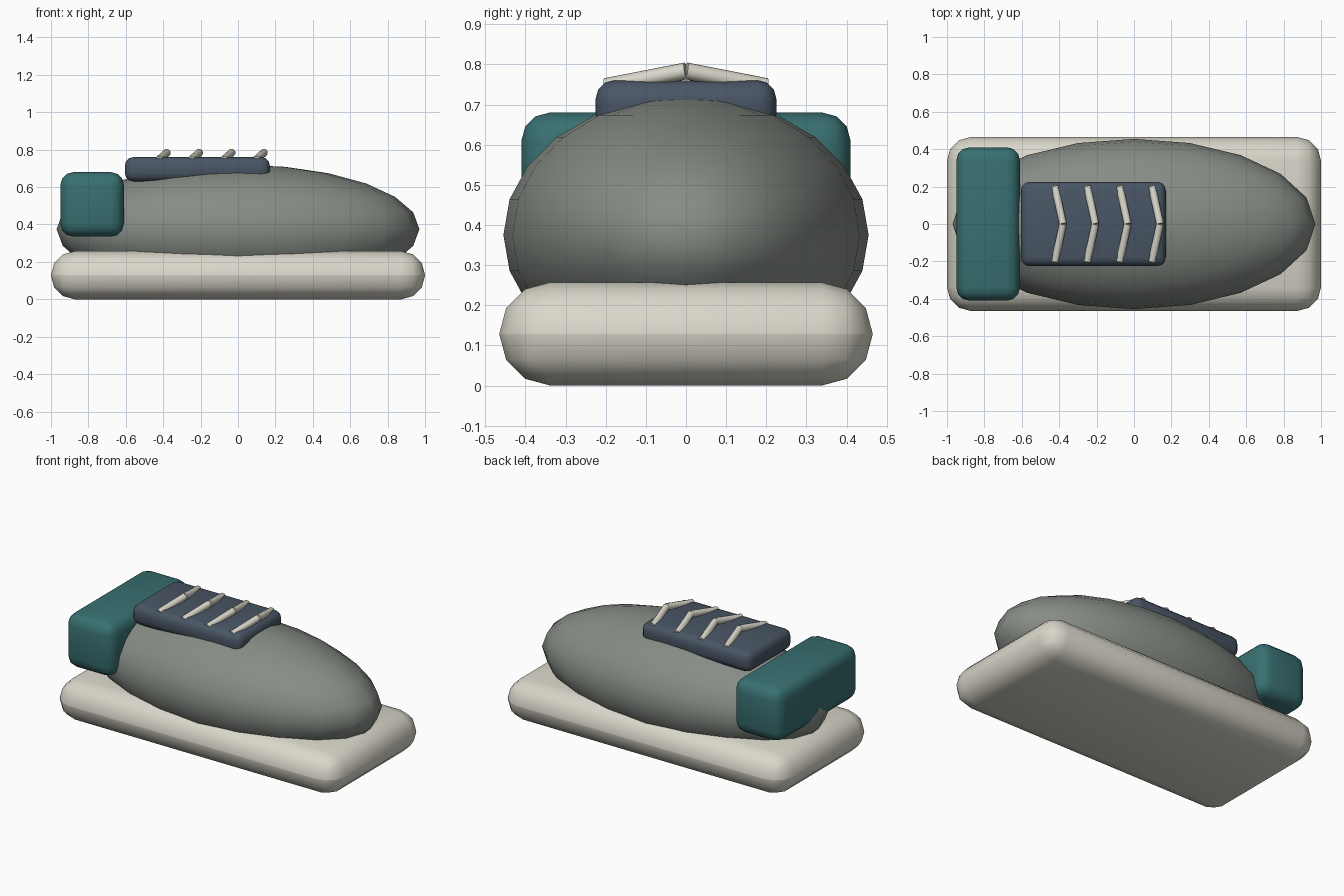
import bpy, bmesh, math
from mathutils import Matrix, Vector

cube = bpy.data.objects.get("Cube")
if cube:
    bpy.data.objects.remove(cube, do_unlink=True)


def make_material(name, rgb):
    mat = bpy.data.materials.new(name)
    mat.use_nodes = True
    mat.diffuse_color = (*rgb, 1)
    mat.node_tree.nodes["Principled BSDF"].inputs["Base Color"].default_value = (*rgb, 1)
    return mat


cream = make_material("cream", (0.70, 0.68, 0.59))
grey = make_material("sage_grey", (0.24, 0.265, 0.235))
teal = make_material("teal", (0.04, 0.16, 0.165))
navy = make_material("slate_blue", (0.067, 0.093, 0.13))


def finish(name, bm, mat, angle=50):
    """Turn a bmesh into a smooth shaded object."""
    mesh = bpy.data.meshes.new(name)
    bm.to_mesh(mesh)
    bm.free()
    mesh.materials.append(mat)
    obj = bpy.data.objects.new(name, mesh)
    bpy.context.collection.objects.link(obj)
    bpy.ops.object.select_all(action='DESELECT')
    obj.select_set(True)
    bpy.context.view_layer.objects.active = obj
    bpy.ops.object.shade_smooth_by_angle(angle=math.radians(angle))
    return obj


def rounded_box(name, low, high, radius, mat):
    low, high = Vector(low), Vector(high)
    bm = bmesh.new()
    place = Matrix.Translation((low + high) / 2) @ Matrix.Diagonal((*(high - low), 1))
    bmesh.ops.create_cube(bm, size=1, matrix=place)
    bmesh.ops.bevel(bm, geom=bm.edges[:], offset=radius, segments=3,
                    profile=0.5, affect='EDGES', clamp_overlap=True)
    return finish(name, bm, mat)


# Sole, heel counter and tongue
rounded_box("sole", (-1, -0.465, 0), (1, 0.465, 0.257), 0.127, cream)
rounded_box("heel_counter", (-0.95, -0.41, 0.335), (-0.61, 0.41, 0.68), 0.07, teal)
rounded_box("tongue", (-0.605, -0.225, 0.63), (0.17, 0.225, 0.76), 0.045, navy)

# Upper: a stretched sphere sunk into the sole
bm = bmesh.new()
place = Matrix.Translation((0, 0, 0.375)) @ Matrix.Diagonal((0.97, 0.455, 0.345, 1))
bmesh.ops.create_uvsphere(bm, u_segments=20, v_segments=12, radius=1, matrix=place)
finish("upper", bm, grey, 80)


def lace_half(name, x, side):
    """A thin rod from the tongue edge up to the middle peak."""
    start = Vector((x - 0.043, side * 0.2, 0.745))
    end = Vector((x, 0, 0.784))
    axis = end - start
    place = Matrix.Translation((start + end) / 2) @ axis.to_track_quat('Z', 'Y').to_matrix().to_4x4()
    bm = bmesh.new()
    bmesh.ops.create_cone(bm, cap_ends=True, segments=10, radius1=0.021,
                          radius2=0.021, depth=axis.length, matrix=place)
    finish(name, bm, cream)


# Laces: four chevrons across the tongue
for i in range(4):
    for side, label in ((1, "back"), (-1, "front")):
        lace_half(f"lace_{i + 1}_{label}", -0.38 + i * 0.173, side)
